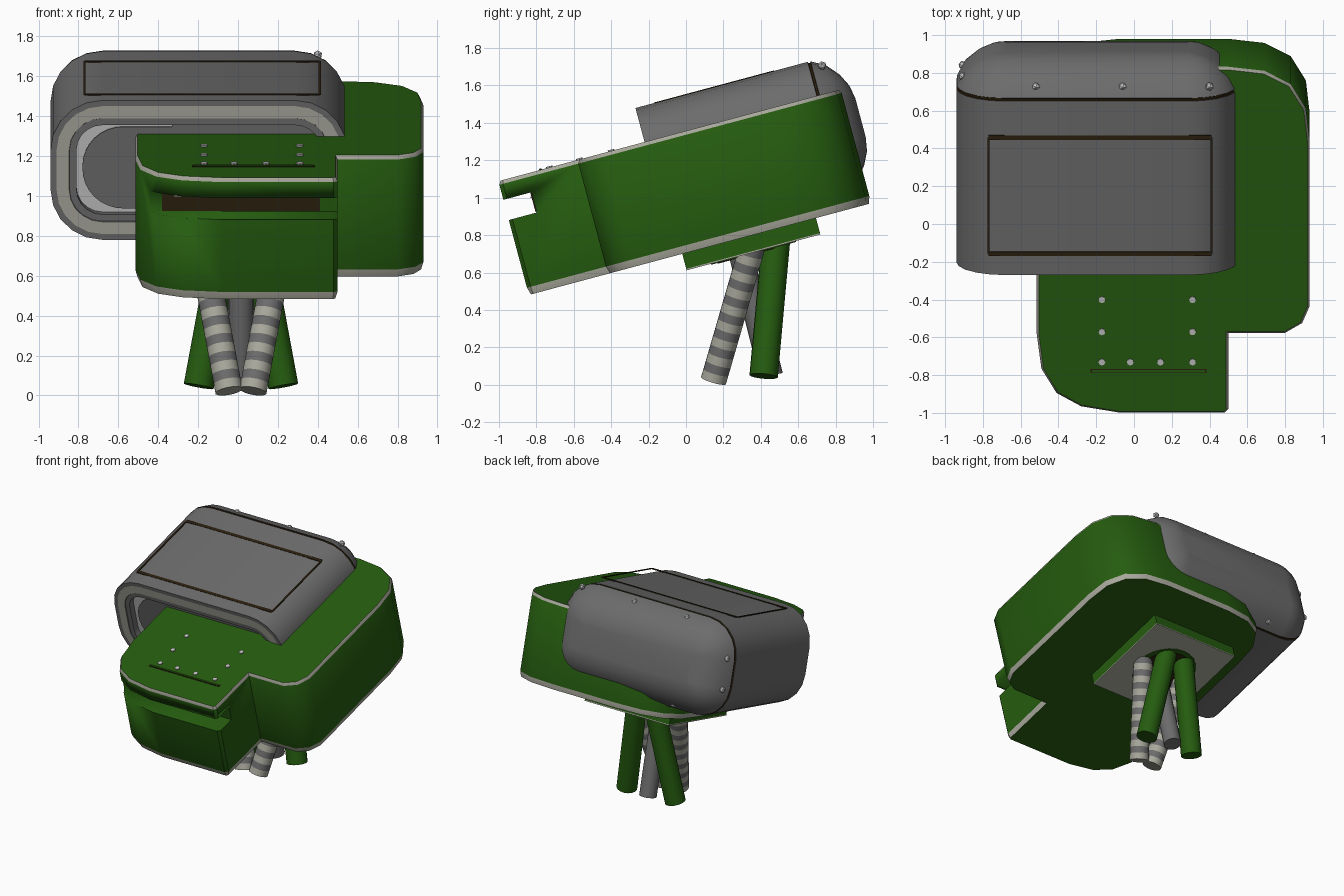
import bpy, bmesh, math
from mathutils import Matrix, Vector

if "Cube" in bpy.data.objects:
    bpy.data.objects.remove(bpy.data.objects["Cube"])


def material(name, r, g, b):
    lin = [((c / 255 + 0.055) / 1.055) ** 2.4 if c > 10 else c / 3295 for c in (r, g, b)]
    m = bpy.data.materials.new(name)
    m.diffuse_color = (*lin, 1)
    m.use_nodes = True
    m.node_tree.nodes["Principled BSDF"].inputs["Base Color"].default_value = m.diffuse_color
    return m


GREEN = material("green", 37, 92, 15)
GREY = material("mid grey", 108, 108, 108)
TRIM = material("warm light grey", 168, 168, 156)
PALE = material("pale grey", 195, 195, 195)
DARK = material("dark brown", 44, 32, 14)

# Everything but the legs is built in a frame pitched 15 degrees (x, u = depth, v = height)
TILT = Matrix.Translation((0, -0.84, 0.48)) @ Matrix.Rotation(math.radians(15), 4, 'X')


def finish(name, bm, mats, matrix=TILT, angle=35):
    bmesh.ops.recalc_face_normals(bm, faces=bm.faces[:])
    me = bpy.data.meshes.new(name)
    bm.to_mesh(me)
    bm.free()
    for m in mats:
        me.materials.append(m)
    ob = bpy.data.objects.new(name, me)
    bpy.context.collection.objects.link(ob)
    ob.matrix_world = matrix
    bpy.ops.object.select_all(action='DESELECT')
    ob.select_set(True)
    bpy.context.view_layer.objects.active = ob
    bpy.ops.object.shade_smooth_by_angle(angle=math.radians(angle))
    return ob


def loft(name, rings, bands, mats, caps=(0, 0), **kw):
    """Skin closed rings of equal size; bands holds a material index per gap."""
    bm = bmesh.new()
    vs = [[bm.verts.new(p) for p in r] for r in rings]
    n = len(vs[0])
    for a, b, mi in zip(vs, vs[1:], bands):
        for i in range(n):
            bm.faces.new((a[i], a[(i + 1) % n], b[(i + 1) % n], b[i])).material_index = mi
    bm.faces.new(vs[0]).material_index = caps[0]
    bm.faces.new(vs[-1]).material_index = caps[1]
    return finish(name, bm, mats, **kw)


def box(name, x0, x1, u0, u1, v0, v1, mat):
    ring = lambda v: [(x0, u0, v), (x1, u0, v), (x1, u1, v), (x0, u1, v)]
    return loft(name, [ring(v0), ring(v1)], [0], [mat])


def disc(name, x, u, v0, v1, r, mat, n=8):
    ring = lambda v: [(x + r * math.cos(2 * math.pi * i / n),
                       u + r * math.sin(2 * math.pi * i / n), v) for i in range(n)]
    return loft(name, [ring(v0), ring(v1)], [0], [mat])


def rounded(u, cx, cv, hw, hh, r, seg=5):
    """Rounded rectangle in the x-v plane at depth u."""
    pts = []
    for k, (sx, sv) in enumerate(((1, 1), (-1, 1), (-1, -1), (1, -1))):
        for i in range(seg + 1):
            a = math.pi / 2 * (k + i / seg)
            pts.append((cx + sx * (hw - r) + r * math.cos(a), u, cv + sv * (hh - r) + r * math.sin(a)))
    return pts


# Main green body with chamfered light trim at top and bottom
outline = [(-.515, .43), (-.49, .24), (-.41, .107), (-.28, .034), (-.08, 0), (.48, 0), (.5, .02),
           (.5, .437), (.8, .437), (.89, .49), (.93, .583), (.93, 1.49), (.91, 1.667), (.83, 1.80),
           (.69, 1.873), (.5, 1.895), (-.08, 1.895), (-.28, 1.873), (-.42, 1.80), (-.5, 1.667), (-.515, 1.49)]
bm = bmesh.new()
low = [bm.verts.new((x, u, .04)) for x, u in outline]
high = [bm.verts.new((x, u, .61)) for x, u in outline]
n = len(outline)
for i in range(n):
    j = (i + 1) % n
    bm.faces.new((low[i], low[j], high[j], high[i]))
bottom, top = bm.faces.new(low[::-1]), bm.faces.new(high)
bm.normal_update()
for cap, dv in ((bottom, -.04), (top, .02)):
    rim = bmesh.ops.inset_region(bm, faces=[cap], thickness=.012, use_even_offset=True)
    for f in rim['faces']:
        f.material_index = 1
    for v in cap.verts:
        v.co.z += dv
body = finish("body", bm, [GREEN, TRIM])

# Slot across the front of the body
cutter = box("slot_cutter", -.8, .7, -.2, .155, .415, .527, GREEN)
cutter.hide_render = True
mod = body.modifiers.new("slot", 'BOOLEAN')
mod.operation, mod.solver, mod.object = 'DIFFERENCE', 'EXACT', cutter
bpy.context.view_layer.objects.active = body
bpy.ops.object.modifier_apply(modifier=mod.name)
bpy.data.objects.remove(cutter)
box("slot_back", -.38, .41, .149, .157, .42, .526, DARK)
box("slot_strip", -.32, .20, .143, .151, .497, .505, TRIM)

# Small fasteners and a thin bar on the body top
for i, (x, y) in enumerate([(-.17, -.4), (.31, -.4), (-.17, -.57), (.31, -.57),
                            (-.17, -.73), (-.02, -.73), (.14, -.73), (.31, -.73)]):
    disc(f"body_fastener_{i}", x, (y + 1.003) / .966, .625, .637, .018, PALE)
box("bar_outline", -.23, .385, .222, .244, .625, .633, DARK)
box("bar", -.222, .377, .227, .239, .625, .637, GREEN)

# Large grey pod: depth, inset, and material of the band that follows
CX, CV = -.197, .456
profile = [(.865, .13, 0), (.815, .13, 0), (.815, .095, 0), (.809, .093, 1), (.809, .03, 0),
           (.809, 0, 0), (1.762, 0, 2), (1.765, .008, 2), (1.775, .008, 2), (1.778, .002, 0),
           (1.85, .04, 0), (1.91, .11, 0), (1.945, .18, 0), (1.958, .255, 0)]
loft("pod", [rounded(u, CX, CV, .743 - d, .362 - d, max(.26 - d, .01)) for u, d, _ in profile],
     [m for *_, m in profile[:-1]], [GREY, TRIM, DARK, PALE], caps=(3, 0))

# Dark glass plates inside the pod mouth, leaving a pale crescent
loft("pod_lens", [rounded(u, -.22, CV, .56, .212, .205, 8) for u in (.857, .866)], [0], [GREY])
box("pod_screen", -.33, .40, .857, .866, CV - .228, CV + .228, GREY)

# Seam outlining the pod's top panel
x0, x1, u0, u1, w = -.77, .41, .925, 1.563, .012
for i, (a, b, c, d) in enumerate([(x0, x1, u0 - w, u0 + w), (x0, x1, u1 - w, u1 + w),
                                  (x0 - w / 2, x0 + w / 2, u0, u1), (x1 - w / 2, x1 + w / 2, u0, u1)]):
    box(f"panel_seam_{i}", a, b, c, d, .815, .8205, DARK)

# Fasteners around the pod's end cap
caps = [(x, v) for x in (-.52, -.06, .40) for v in (.787, .125)]
caps += [(x, v) for x in (-.907, .513) for v in (.57, .34)]
for i, (x, v) in enumerate(caps):
    bm = bmesh.new()
    bmesh.ops.create_icosphere(bm, subdivisions=1, radius=.024)
    bmesh.ops.translate(bm, verts=bm.verts[:], vec=(x, 1.832, v + (-.008 if v > .7 else .008 if v < .2 else 0)))
    finish(f"pod_fastener_{i}", bm, [PALE])

# Mounting plate under the body with a round socket
BX, BU = .015, 1.219
box("mount_plate", BX - .37, BX + .37, BU - .37, BU + .37, -.083, .01, GREEN)
box("mount_face", BX - .37, BX + .37, BU - .37, BU + .37, -.091, -.083, TRIM)
disc("socket_ring", BX, BU, -.096, -.088, .235, GREEN, 24)
disc("socket", BX, BU, -.100, -.092, .2, DARK, 24)


# Legs: straight tubes, optionally banded along their length
def tube(name, a, b, r, mats, bands=1, seg=16):
    a, b = Vector(a), Vector(b)
    q = (b - a).to_track_quat('Z', 'Y')
    ring = lambda t: [a.lerp(b, t) + q @ Vector((r * math.cos(2 * math.pi * i / seg),
                      r * math.sin(2 * math.pi * i / seg), 0)) for i in range(seg)]
    idx = [i % len(mats) for i in range(bands)]
    loft(name, [ring(i / bands) for i in range(bands + 1)], idx, mats,
         caps=(idx[0], idx[-1]), matrix=Matrix.Identity(4))


for side, s in (("left", -1), ("right", 1)):
    tube(f"green_leg_{side}", (BX + s * .212, .415, .046), (BX + s * .08, .48, .76), .076, [GREEN])
    tube(f"striped_leg_{side}", (BX + s * .06, .147, .022), (BX + s * .195, .355, .74), .07, [TRIM, GREY], 16)
tube("grey_leg", (BX, .455, .048), (BX, .29, .71), .064, [GREY])
